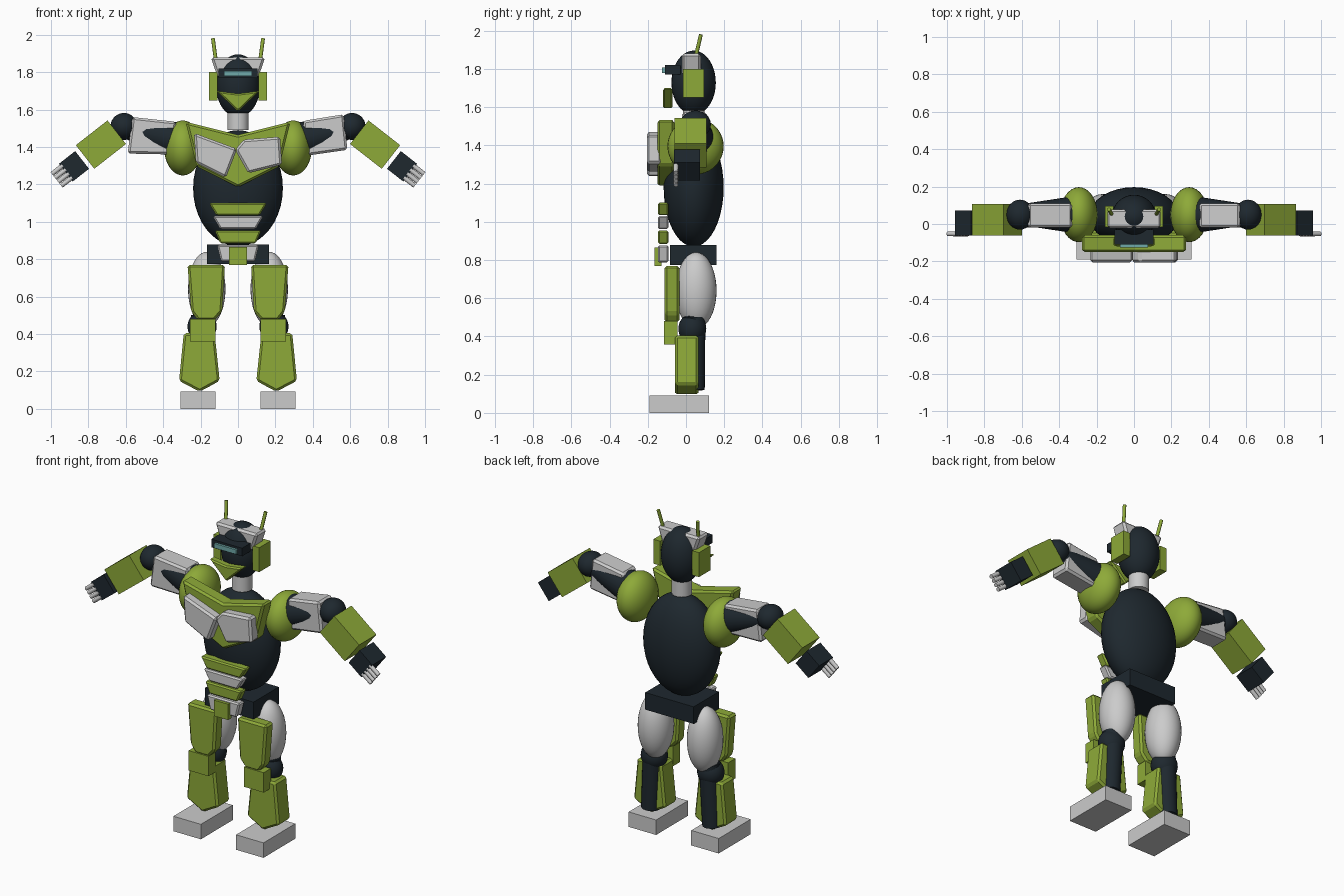
import bpy, bmesh, math
from mathutils import Matrix, Vector

if "Cube" in bpy.data.objects:
    bpy.data.objects.remove(bpy.data.objects["Cube"])


def material(name, rgb):
    m = bpy.data.materials.new(name)
    m.diffuse_color = (*rgb, 1)
    m.use_nodes = True
    m.node_tree.nodes["Principled BSDF"].inputs["Base Color"].default_value = m.diffuse_color
    return m


GREEN = material("green", (0.27, 0.40, 0.04))
DARK = material("dark", (0.013, 0.021, 0.028))
TEAL = material("teal", (0.16, 0.40, 0.40))
GREY = None


def finish(name, bm, mat, smooth=False):
    bmesh.ops.recalc_face_normals(bm, faces=bm.faces)
    me = bpy.data.meshes.new(name)
    bm.to_mesh(me)
    bm.free()
    ob = bpy.data.objects.new(name, me)
    bpy.context.collection.objects.link(ob)
    if mat:
        me.materials.append(mat)
    if smooth:
        bpy.ops.object.select_all(action='DESELECT')
        ob.select_set(True)
        bpy.context.view_layer.objects.active = ob
        bpy.ops.object.shade_smooth_by_angle(angle=math.radians(40))
    return ob


def box(name, center, size, mat=GREY, tilt=0):
    bm = bmesh.new()
    m = (Matrix.Translation(center) @ Matrix.Rotation(tilt, 4, 'Y')
         @ Matrix.Diagonal((*size, 1)))
    bmesh.ops.create_cube(bm, size=1, matrix=m)
    return finish(name, bm, mat)


def ball(name, center, radii, mat=GREY):
    bm = bmesh.new()
    m = Matrix.Translation(center) @ Matrix.Diagonal((*radii, 1))
    bmesh.ops.create_uvsphere(bm, u_segments=32, v_segments=20, radius=1, matrix=m)
    return finish(name, bm, mat, True)


def rod(name, a, b, r1, r2, mat=GREY, sides=24):
    a, b = Vector(a), Vector(b)
    d = b - a
    bm = bmesh.new()
    m = Matrix.Translation((a + b) / 2) @ d.to_track_quat('Z', 'Y').to_matrix().to_4x4()
    bmesh.ops.create_cone(bm, cap_ends=True, segments=sides, radius1=r1, radius2=r2,
                          depth=d.length, matrix=m)
    return finish(name, bm, mat, True)


def plate(name, outline, y0, y1, mat=GREY, bevel=0.012):
    """Front-view outline (x, z) extruded from y0 to y1, with chamfered edges."""
    bm = bmesh.new()
    face = bm.faces.new([bm.verts.new((x, y0, z)) for x, z in outline])
    new = bmesh.ops.extrude_face_region(bm, geom=[face])["geom"]
    bmesh.ops.translate(bm, vec=(0, y1 - y0, 0),
                        verts=[v for v in new if isinstance(v, bmesh.types.BMVert)])
    ob = finish(name, bm, mat)
    mod = ob.modifiers.new("chamfer", 'BEVEL')
    mod.width = bevel
    mod.segments = 1
    return ob


def trapezoid(top_half, z_top, bottom_half, z_bottom):
    return [(-top_half, z_top), (top_half, z_top), (bottom_half, z_bottom), (-bottom_half, z_bottom)]


# Torso, pelvis and neck
ball("torso", (0, 0.04, 1.18), (0.24, 0.157, 0.31), DARK)
box("pelvis", (0, 0.038, 0.827), (0.33, 0.245, 0.105), DARK)
rod("neck", (0, 0.04, 1.49), (0, 0.04, 1.62), 0.057, 0.057)

# Chest armour
plate("chest_plate", [(-0.28, 1.535), (0, 1.465), (0.28, 1.535), (0.22, 1.295),
                      (0, 1.185), (-0.22, 1.295)], -0.15, -0.06, GREEN)
plate("right_breast_plate", [(-0.235, 1.475), (-0.005, 1.39), (-0.065, 1.235), (-0.225, 1.315)],
      -0.205, -0.13)
plate("left_breast_plate", [(0.03, 1.44), (0.225, 1.455), (0.235, 1.305), (0.055, 1.26),
                            (-0.015, 1.385)], -0.205, -0.13)

# Belly bands
bands = [(0.155, 1.10, 0.115, 1.035, GREEN), (0.135, 1.03, 0.095, 0.962, GREY),
         (0.125, 0.955, 0.095, 0.885, GREEN), (0.112, 0.877, 0.09, 0.787, GREY)]
for i, (tw, tz, bw, bz, mat) in enumerate(bands):
    plate(f"belly_band_{i + 1}", trapezoid(tw, tz, bw, bz), -0.147, -0.092, mat, 0.008)
box("groin_guard", (0, -0.147, 0.817), (0.096, 0.035, 0.097), GREEN)

# Head
ball("head", (0, 0.04, 1.728), (0.118, 0.116, 0.168), DARK)
plate("brow_crown", trapezoid(0.145, 1.88, 0.108, 1.77), -0.022, 0.078)
box("visor", (0, -0.07, 1.795), (0.21, 0.08, 0.05), DARK)
box("visor_lens", (0, -0.112, 1.793), (0.15, 0.025, 0.028), TEAL)
plate("jaw_guard", [(-0.115, 1.70), (0, 1.685), (0.115, 1.70), (0, 1.59)],
      -0.12, -0.07, GREEN, 0.008)

# Upper arm armour, slightly different on each side
arm_plates = {-1: [(-0.565, 1.56), (-0.59, 1.365), (-0.345, 1.36), (-0.33, 1.535)],
              1: [(0.565, 1.575), (0.585, 1.385), (0.34, 1.35), (0.35, 1.54)]}
ARM = math.radians(38)

for s, side in ((-1, "right"), (1, "left")):
    # Ears and antennae
    box(f"{side}_ear", (s * 0.132, 0.04, 1.725), (0.046, 0.11, 0.15), GREEN)
    rod(f"{side}_antenna", (s * 0.118, 0.05, 1.86), (s * 0.134, 0.078, 1.98),
        0.01, 0.01, GREEN, 12)

    # Shoulder and upper arm
    ball(f"{side}_shoulder", (s * 0.295, 0.05, 1.395), (0.1, 0.147, 0.147), GREEN)
    rod(f"{side}_upper_arm", (s * 0.28, 0.05, 1.425), (s * 0.61, 0.05, 1.505), 0.105, 0.055, DARK)
    plate(f"{side}_upper_arm_plate", arm_plates[s], -0.02, 0.11)
    ball(f"{side}_elbow", (s * 0.61, 0.05, 1.51), (0.072, 0.08, 0.072), DARK)

    # Forearm, hand and fingers
    box(f"{side}_forearm", (s * 0.733, 0.023, 1.413), (0.215, 0.168, 0.16), GREEN, s * ARM)
    box(f"{side}_hand", (s * 0.877, 0.005, 1.297), (0.11, 0.135, 0.12), DARK, s * ARM)
    along = Vector((s * math.cos(ARM), 0, -math.sin(ARM)))
    across = Vector((s * math.sin(ARM), 0, math.cos(ARM)))
    for i in range(4):
        start = Vector((s * 0.877, -0.053, 1.297)) + along * 0.045 + across * (i - 1.5) * 0.027
        rod(f"{side}_finger_{i + 1}", start, start + along * 0.073, 0.013, 0.012, GREY, 12)

    # Thigh, knee and calf
    ball(f"{side}_thigh", (s * 0.167, 0.053, 0.64), (0.1, 0.107, 0.2))
    plate(f"{side}_thigh_plate", [(s * x, z) for x, z in
          [(0.27, 0.77), (0.07, 0.77), (0.085, 0.52), (0.125, 0.475), (0.215, 0.475), (0.25, 0.52)]],
          -0.112, -0.035, GREEN)
    ball(f"{side}_knee", (s * 0.192, 0.033, 0.44), (0.078, 0.073, 0.08), DARK)
    box(f"{side}_knee_guard", (s * 0.188, -0.08, 0.42), (0.135, 0.07, 0.122), GREEN)
    rod(f"{side}_calf", (s * 0.19, 0.042, 0.5), (s * 0.208, 0.042, 0.12), 0.06, 0.056, DARK)

    # Shin and foot
    plate(f"{side}_shin_plate", [(s * x, z) for x, z in
          [(0.29, 0.405), (0.125, 0.405), (0.098, 0.15), (0.205, 0.092), (0.315, 0.15)]],
          -0.057, 0.065, GREEN)
    box(f"{side}_foot", (s * 0.213, -0.035, 0.046), (0.187, 0.31, 0.092))
